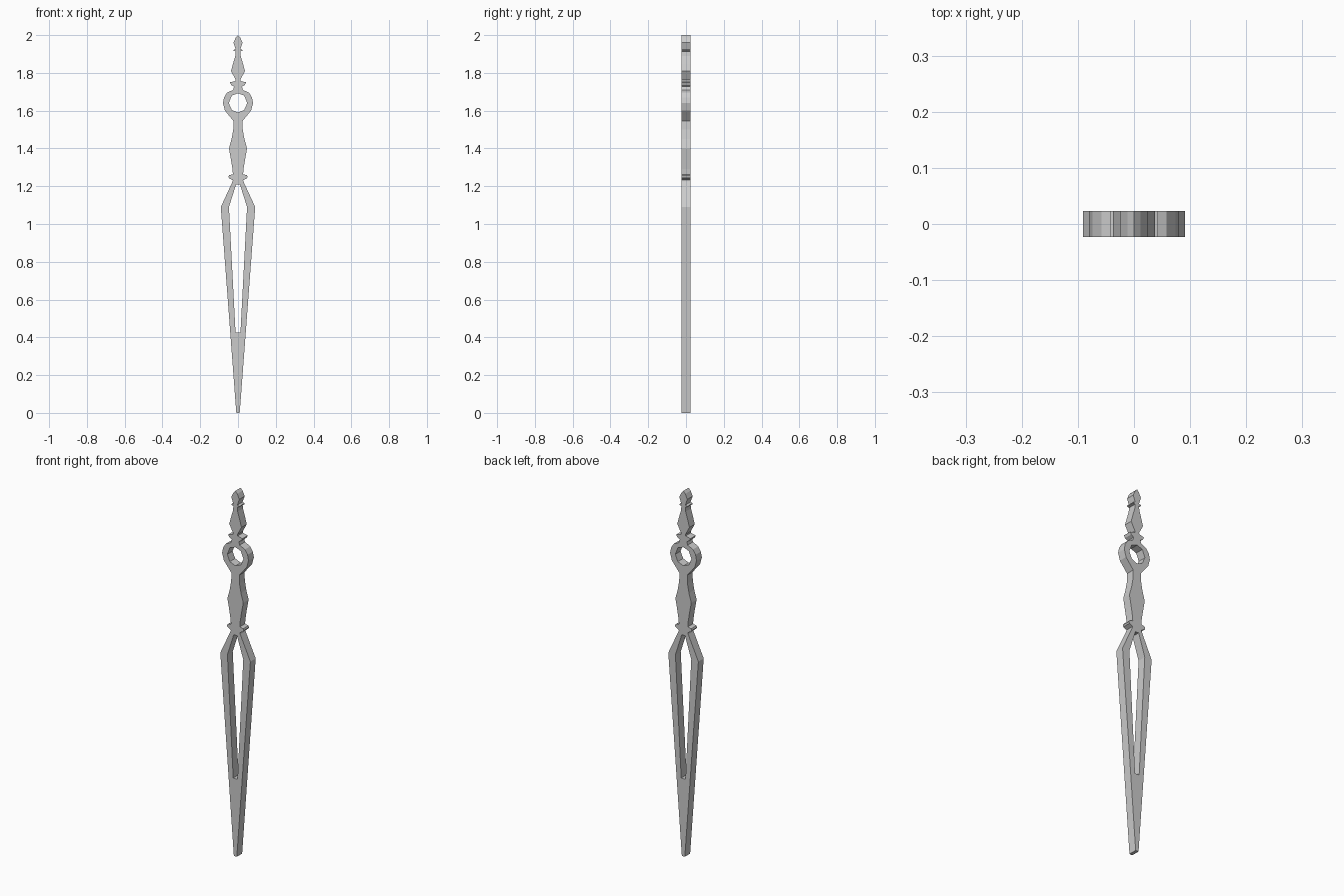
import bpy

if "Cube" in bpy.data.objects:
    bpy.data.objects.remove(bpy.data.objects["Cube"])

HALF_DEPTH = 0.023

# Right-hand half outlines (x, z), bottom to top; each is mirrored across x = 0
blade = [(0.009, 0), (0.091, 1.09), (0.03, 1.222), (0.027, 1.232)]
lower_collar = [(0.047, 1.242), (0.051, 1.25), (0.047, 1.258), (0.027, 1.263)]
baluster = [(0.029, 1.29), (0.037, 1.34), (0.048, 1.40), (0.034, 1.45),
            (0.025, 1.50), (0.024, 1.545)]
ring = [(0.05, 1.577), (0.069, 1.60), (0.08, 1.64), (0.074, 1.67),
        (0.058, 1.695), (0.026, 1.71)]
upper_collar = [(0.021, 1.727), (0.037, 1.737), (0.043, 1.75), (0.014, 1.757)]
finial = [(0.013, 1.765), (0.037, 1.81), (0.026, 1.85), (0.014, 1.89),
          (0.012, 1.914), (0.024, 1.917), (0.024, 1.922), (0.012, 1.925),
          (0.024, 1.96), (0.012, 1.987), (0, 2.0)]
outline = blade + lower_collar + baluster + ring + upper_collar + finial

blade_slot = [(0.013, 0.425), (0.048, 1.09), (0.010, 1.21)]
ring_hole = [(0, 1.59), (0.033, 1.604), (0.049, 1.64), (0.033, 1.680), (0, 1.692)]


def add_loop(curve, half):
    left = [(-x, z) for x, z in reversed(half) if x > 0]
    pts = half + left
    s = curve.splines.new('POLY')
    s.points.add(len(pts) - 1)
    for p, (x, z) in zip(s.points, pts):
        p.co = (x, z, 0, 1)
    s.use_cyclic_u = True


# Filled, extruded flat curve with two openings
curve = bpy.data.curves.new("clock_hand", 'CURVE')
curve.dimensions = '2D'
curve.fill_mode = 'BOTH'
curve.extrude = HALF_DEPTH
for half in (outline, blade_slot, ring_hole):
    add_loop(curve, half)

hand = bpy.data.objects.new("clock_hand", curve)
bpy.context.collection.objects.link(hand)
hand.rotation_euler = (1.5707963, 0, 0)

# Turn into a flat-shaded mesh standing upright
bpy.context.view_layer.objects.active = hand
hand.select_set(True)
bpy.ops.object.convert(target='MESH')
bpy.ops.object.transform_apply(location=False, rotation=True, scale=False)
bpy.ops.object.mode_set(mode='EDIT')
bpy.ops.mesh.select_all(action='SELECT')
bpy.ops.mesh.remove_doubles(threshold=0.0001)
bpy.ops.mesh.normals_make_consistent(inside=False)
bpy.ops.object.mode_set(mode='OBJECT')
bpy.ops.object.shade_flat()
